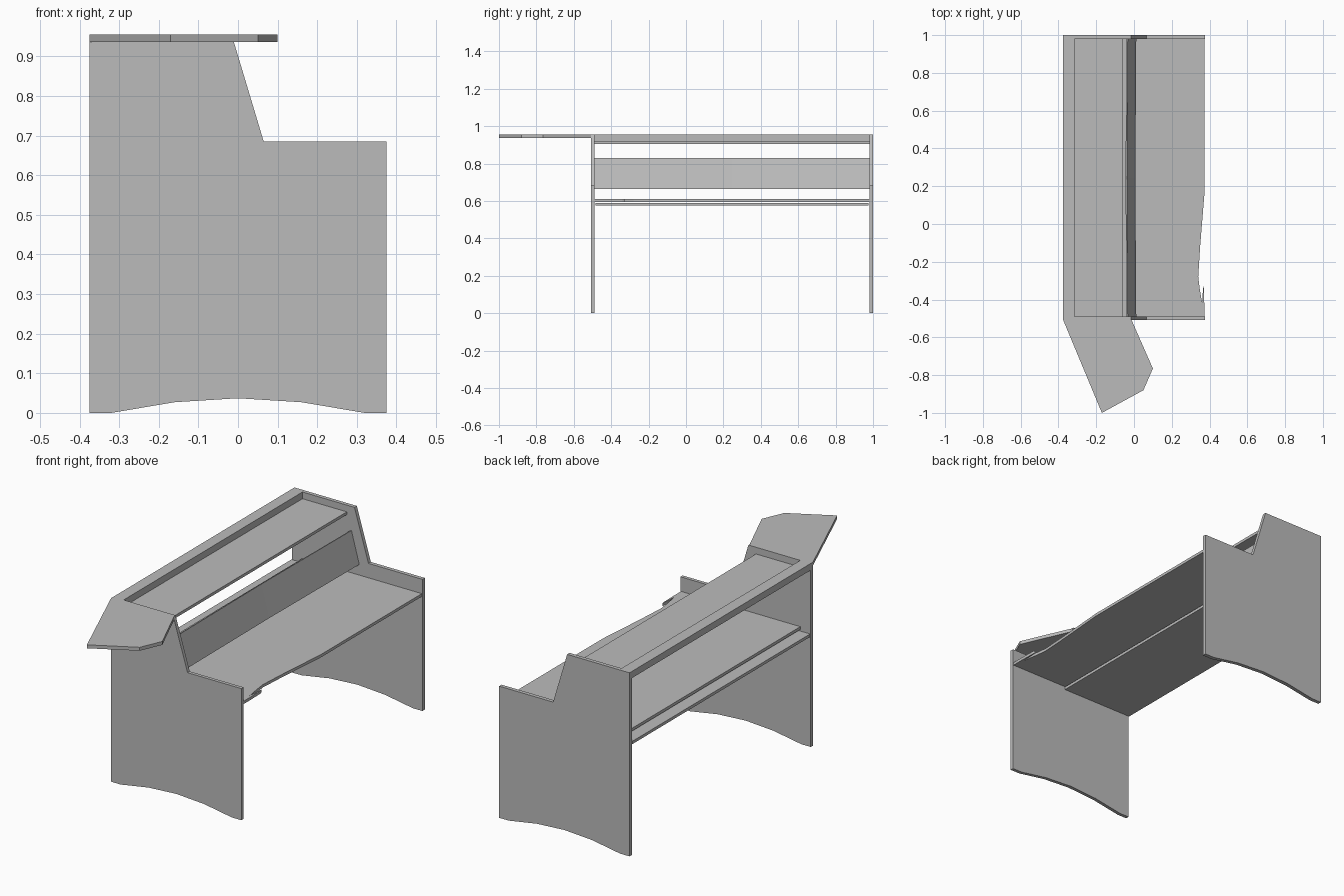
import bpy, bmesh
from mathutils import Vector

cube = bpy.data.objects.get("Cube")
if cube:
    bpy.data.objects.remove(cube, do_unlink=True)

grey = bpy.data.materials.new("plain grey")
grey.use_nodes = True
GREY = (0.5, 0.5, 0.5, 1)
grey.diffuse_color = GREY
grey.node_tree.nodes["Principled BSDF"].inputs["Base Color"].default_value = GREY


def prism(name, outline, axis, start, end):
    """Extrude a flat outline along y (points are x, z) or z (points are x, y)."""
    bm = bmesh.new()
    place = (lambda a, b: (a, start, b)) if axis == "y" else (lambda a, b: (a, b, start))
    face = bm.faces.new([bm.verts.new(place(a, b)) for a, b in outline])
    sweep = bmesh.ops.extrude_face_region(bm, geom=[face])
    move = Vector((0, end - start, 0)) if axis == "y" else Vector((0, 0, end - start))
    bmesh.ops.translate(bm, vec=move, verts=[v for v in sweep["geom"] if isinstance(v, bmesh.types.BMVert)])
    bmesh.ops.recalc_face_normals(bm, faces=bm.faces)
    mesh = bpy.data.meshes.new(name)
    bm.to_mesh(mesh)
    bm.free()
    mesh.materials.append(grey)
    obj = bpy.data.objects.new(name, mesh)
    bpy.context.collection.objects.link(obj)
    return obj


def board(name, x0, x1, y0, y1, z0, z1):
    return prism(name, [(x0, y0), (x1, y0), (x1, y1), (x0, y1)], "z", z0, z1)


# Inner faces of the two end panels
NEAR, FAR = -0.49, 0.98

# End panels with arched feet and a stepped, sloping front
arch = [(-0.32, 0), (-0.16, 0.027), (0, 0.037), (0.16, 0.027), (0.32, 0)]
side = [(-0.375, 0)] + arch + [(0.375, 0), (0.375, 0.685), (0.065, 0.685),
                               (-0.016, 0.955), (-0.375, 0.955)]
prism("near_end_panel", side, "y", NEAR - 0.018, NEAR)
prism("far_end_panel", side, "y", FAR, FAR + 0.02)

# Angled side wing level with the top
wing = [(-0.375, -0.508), (-0.17, -1), (0.05, -0.88), (0.1, -0.765), (-0.013, -0.508)]
prism("side_wing", wing, "z", 0.937, 0.955)

# Raised back rim and the recessed top shelf
board("back_rim", -0.375, -0.315, NEAR, FAR, 0.92, 0.955)
board("top_shelf", -0.33, -0.06, NEAR, FAR, 0.905, 0.92)

# Desk with a shallow scoop and a small hook in its front edge
desk = [(-0.315, NEAR), (0.372, NEAR), (0.372, -0.42), (0.37, -0.34), (0.366, -0.33),
        (0.361, -0.42), (0.349, -0.35), (0.34, -0.28), (0.35, -0.12),
        (0.372, 0.15), (0.372, FAR), (-0.315, FAR)]
prism("desk_top", desk, "z", 0.595, 0.61)

# Lower board under the back of the desk
board("lower_board", -0.375, 0.042, NEAR + 0.005, FAR - 0.005, 0.575, 0.59)

# Leaning screen, bowed slightly backwards at mid length
lean = [(0.012, 0.665), (-0.033, 0.83), (-0.04, 0.828), (0.005, 0.663)]
screen = prism("leaning_screen", lean, "y", NEAR, FAR)
bm = bmesh.new()
bm.from_mesh(screen.data)
long_edges = [e for e in bm.edges if abs(e.verts[0].co.y - e.verts[1].co.y) > 1]
bmesh.ops.subdivide_edges(bm, edges=long_edges, cuts=1)
for v in bm.verts:
    if NEAR + 0.1 < v.co.y < FAR - 0.1:
        v.co.x -= 0.005
bm.to_mesh(screen.data)
bm.free()
